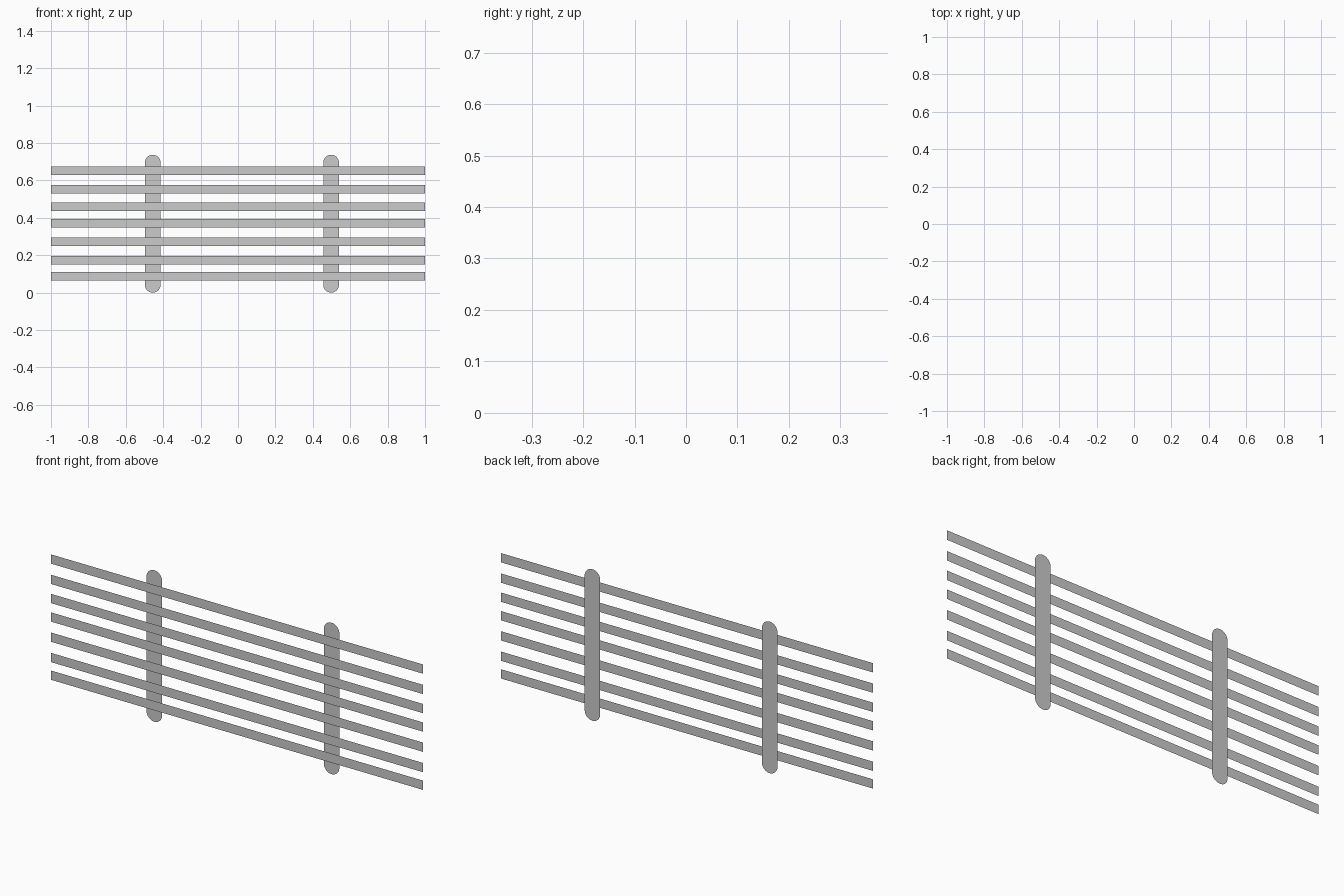
import bpy
from math import sin, cos, pi

if "Cube" in bpy.data.objects:
    bpy.data.objects.remove(bpy.data.objects["Cube"])


def flat_part(name, outline, y):
    """Single flat face in the xz plane, facing the front."""
    mesh = bpy.data.meshes.new(name)
    mesh.from_pydata([(x, y, z) for x, z in outline], [], [range(len(outline))])
    obj = bpy.data.objects.new(name, mesh)
    bpy.context.collection.objects.link(obj)


# horizontal rails, flat strips in front
RAIL_H = 0.045
HALF_GAP = 0.008
for i, z in enumerate((0.087, 0.173, 0.272, 0.370, 0.460, 0.553, 0.652)):
    lo, hi = z - RAIL_H / 2, z + RAIL_H / 2
    flat_part(f"rail_{i + 1}", [(-1, lo), (1, lo), (1, hi), (-1, hi)], -HALF_GAP)

# upright posts with rounded ends, just behind the rails
TOP, R, SEG = 0.737, 0.042, 16
arc = [pi * k / SEG for k in range(SEG + 1)]
for name, x in (("left_post", -0.456), ("right_post", 0.498)):
    upper = [(x + R * cos(a), TOP - R + R * sin(a)) for a in arc]
    lower = [(x - R * cos(a), R - R * sin(a)) for a in arc]
    flat_part(name, upper + lower, HALF_GAP)
